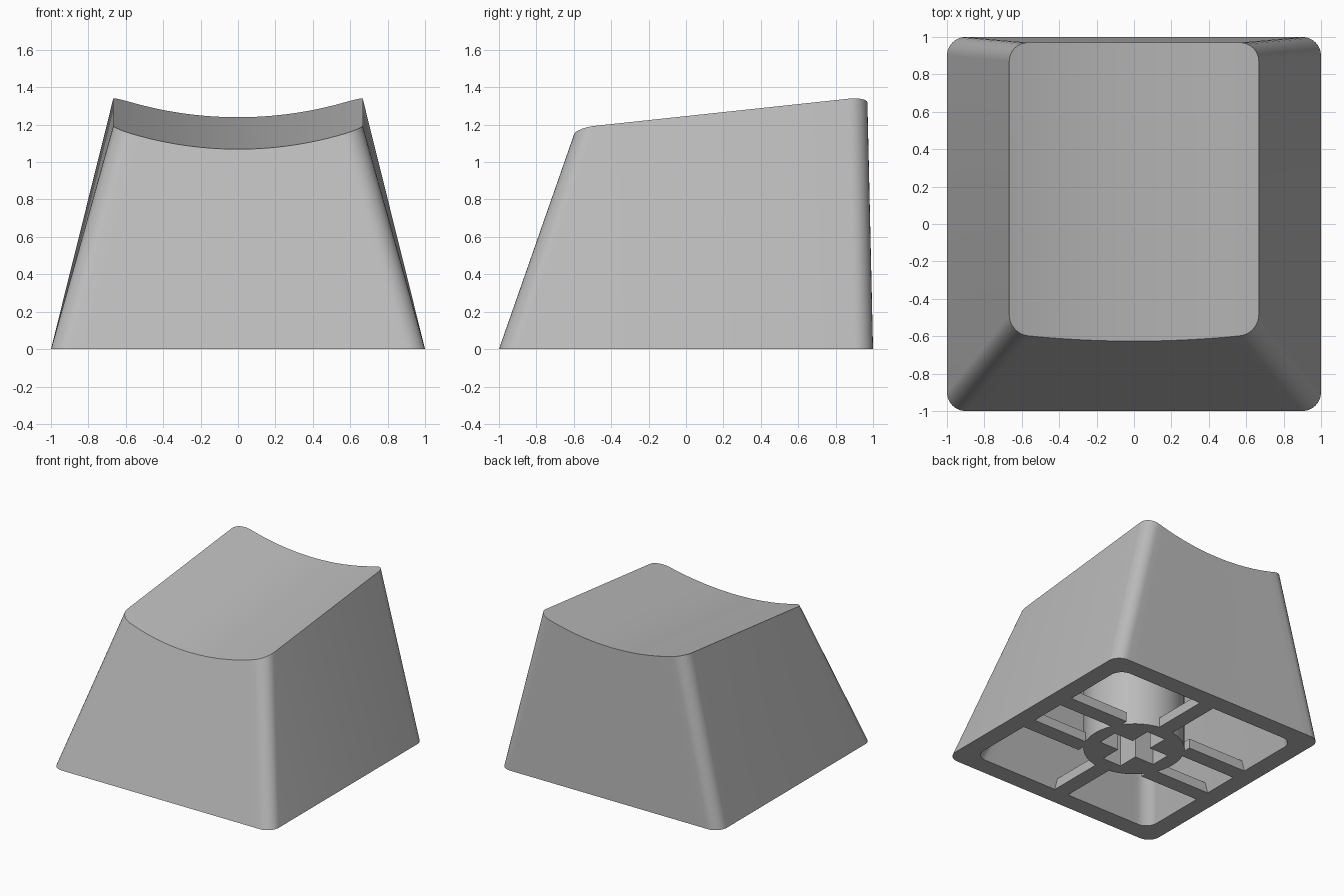
import bpy, bmesh, math

cube = bpy.data.objects.get("Cube")
if cube:
    bpy.data.objects.remove(cube, do_unlink=True)

grey = bpy.data.materials.new("grey plastic")
grey.use_nodes = True
grey.diffuse_color = (0.5, 0.5, 0.5, 1)
grey.node_tree.nodes["Principled BSDF"].inputs["Base Color"].default_value = (0.5, 0.5, 0.5, 1)

SCOOP_RADIUS = 2.08
ARC_STEPS, SPAN_STEPS = 8, 24


def scoop(x):
    return SCOOP_RADIUS - math.sqrt(SCOOP_RADIUS ** 2 - x * x)


def dish(x, y):
    return 1.136 + 0.107 * y + scoop(x)


def columns(half, radius):
    """Pairs of x and corner inset, across a rounded rectangle."""
    left = []
    for i in range(ARC_STEPS + 1):
        a = math.pi / 2 * i / ARC_STEPS
        left.append((-(half - radius) - radius * math.cos(a), radius * (1 - math.sin(a))))
    flat = half - radius
    middle = [(-flat + 2 * flat * i / SPAN_STEPS, 0) for i in range(1, SPAN_STEPS)]
    right = [(-x, inset) for x, inset in reversed(left)]
    return left + middle + right


def ring(bm, half, front, back, radius, drop=None):
    """Rounded outline on the ground, or on the dished top lowered by drop."""
    near, far = [], []
    for x, inset in columns(half, radius):
        lean = 0 if drop is None else 0.36 * scoop(x)
        for row, y in ((near, front + inset + lean), (far, back - inset)):
            z = 0 if drop is None else dish(x, y) - drop
            row.append(bm.verts.new((x, y, z)))
    return near + far[::-1]


def bridge(bm, a, b):
    for i in range(len(a)):
        j = (i + 1) % len(a)
        bm.faces.new((a[i], a[j], b[j], b[i]))


def fill(bm, loop):
    """Front-to-back strips between matching columns."""
    last = len(loop) - 1
    for i in range(len(loop) // 2 - 1):
        bm.faces.new((loop[i], loop[i + 1], loop[last - i - 1], loop[last - i]))


def finish(name, bm):
    bmesh.ops.recalc_face_normals(bm, faces=bm.faces)
    mesh = bpy.data.meshes.new(name)
    bm.to_mesh(mesh)
    bm.free()
    mesh.materials.append(grey)
    obj = bpy.data.objects.new(name, mesh)
    bpy.context.collection.objects.link(obj)
    return obj


def smooth(obj):
    bpy.ops.object.select_all(action='DESELECT')
    obj.select_set(True)
    bpy.context.view_layer.objects.active = obj
    bpy.ops.object.shade_smooth_by_angle(angle=math.radians(30))


def box(name, x0, x1, y0, y1, z0, z1):
    bm = bmesh.new()
    bmesh.ops.create_cube(bm, size=1)
    for v in bm.verts:
        v.co = ((x0 + x1) / 2 + v.co.x * (x1 - x0),
                (y0 + y1) / 2 + v.co.y * (y1 - y0),
                (z0 + z1) / 2 + v.co.z * (z1 - z0))
    return finish(name, bm)


# Hollow cap: outer walls, dished top, rim, cavity walls and ceiling
bm = bmesh.new()
outer_base = ring(bm, 1, -1, 1, 0.1)
outer_top = ring(bm, 0.667, -0.626, 0.97, 0.1, 0)
inner_base = ring(bm, 0.85, -0.85, 0.85, 0.1)
inner_top = ring(bm, 0.54, -0.5, 0.82, 0.1, 0.17)
bridge(bm, outer_base, outer_top)
bridge(bm, inner_base, inner_top)
bridge(bm, outer_base, inner_base)
fill(bm, outer_top)
fill(bm, inner_top)
smooth(finish("cap_shell", bm))

# Round stem with a cross-shaped socket
bm = bmesh.new()
bmesh.ops.create_cone(bm, cap_ends=True, segments=48, radius1=0.38, radius2=0.38, depth=1.02)
bmesh.ops.translate(bm, verts=bm.verts, vec=(0, 0, 0.51))
stem = finish("stem", bm)
slots = [box("slot_across", -0.26, 0.26, -0.085, 0.085, -0.1, 0.6),
         box("slot_along", -0.085, 0.085, -0.26, 0.26, -0.1, 0.6)]
bpy.context.view_layer.objects.active = stem
for slot in slots:
    cut = stem.modifiers.new("socket", 'BOOLEAN')
    cut.operation = 'DIFFERENCE'
    cut.solver = 'EXACT'
    cut.object = slot
    bpy.ops.object.modifier_apply(modifier=cut.name)
    bpy.data.objects.remove(slot, do_unlink=True)
smooth(stem)

# Ribs from the stem to the walls: two pairs across, one pair along
T, H = 0.065, 0.08
for side, sx in (("left", 1), ("right", -1)):
    for end, sy in (("front", -1), ("back", 1)):
        x0, x1 = sorted((0.31 * sx, 0.85 * sx))
        box(f"rib_{end}_{side}", x0, x1, 0.215 * sy - T, 0.215 * sy + T, 0, H)
for end, sy in (("front", -1), ("back", 1)):
    y0, y1 = sorted((0.37 * sy, 0.85 * sy))
    box(f"rib_{end}", -T, T, y0, y1, 0, H)
